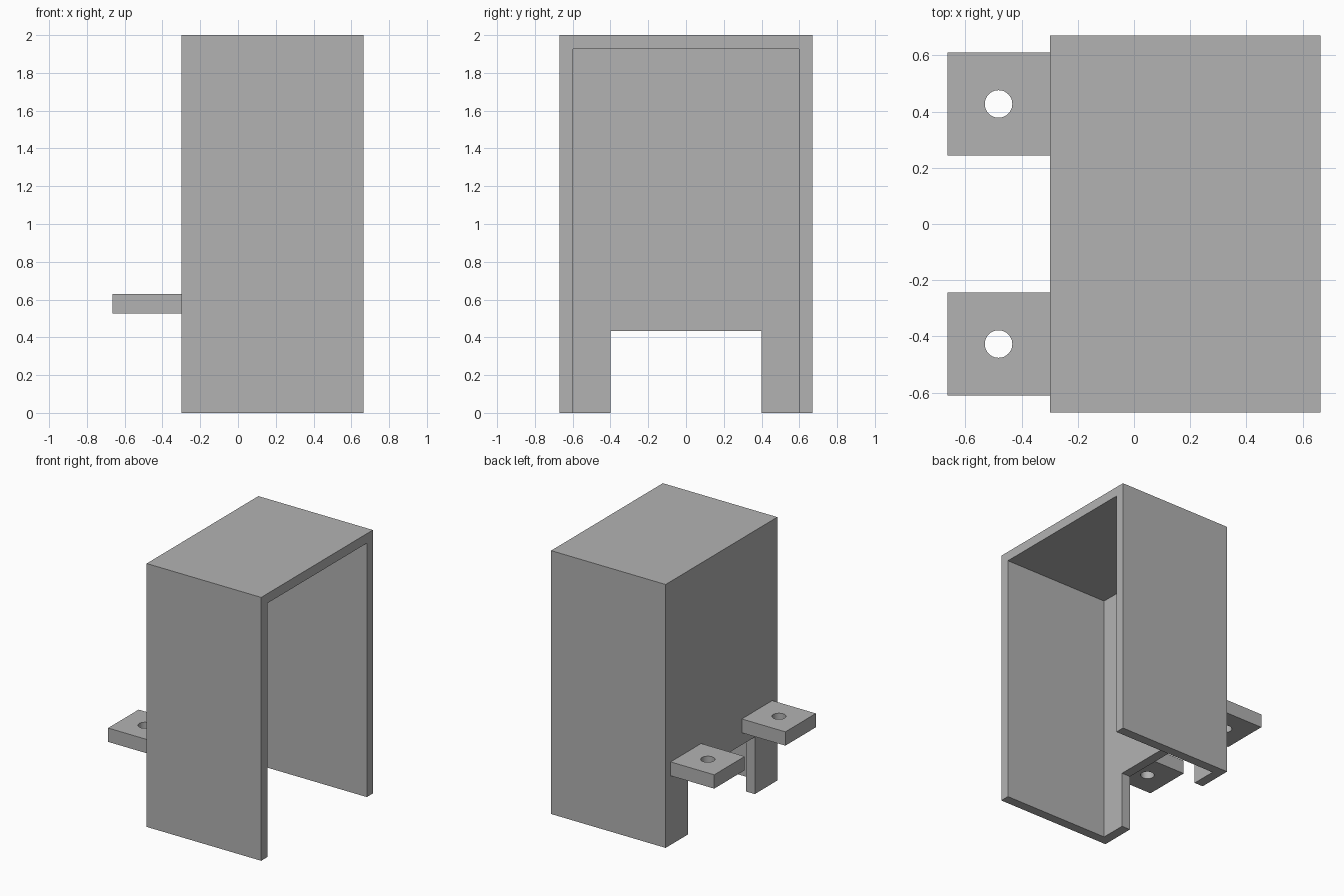
import bpy

cube = bpy.data.objects.get("Cube")
if cube:
    bpy.data.objects.remove(cube, do_unlink=True)

# Single plain grey material
grey = bpy.data.materials.new("plain_grey")
grey.use_nodes = True
colour = (0.448, 0.448, 0.448, 1)
grey.diffuse_color = colour
grey.node_tree.nodes["Principled BSDF"].inputs["Base Color"].default_value = colour


def box(name, low, high):
    """Axis-aligned box between two corners."""
    centre = [(a + b) / 2 for a, b in zip(low, high)]
    bpy.ops.mesh.primitive_cube_add(size=1, location=centre)
    obj = bpy.context.object
    obj.name = name
    obj.scale = [b - a for a, b in zip(low, high)]
    bpy.ops.object.transform_apply(location=False, rotation=False, scale=True)
    obj.data.materials.append(grey)
    return obj


def cut(obj, cutter):
    """Subtract the cutter from the object, then discard the cutter."""
    cutter.hide_render = True
    mod = obj.modifiers.new("cut", "BOOLEAN")
    mod.operation = "DIFFERENCE"
    mod.solver = "EXACT"
    mod.object = cutter
    bpy.context.view_layer.objects.active = obj
    bpy.ops.object.modifier_apply(modifier=mod.name)
    bpy.data.objects.remove(cutter, do_unlink=True)


BACK, FRONT, HALF, TOP, WALL = -0.298, 0.664, 0.67, 2.0, 0.073
OVER = 0.2  # how far cutters run past the open sides

# Hood: closed top, two sides and rear wall; open at +x and underneath
hood = box("hood", (BACK, -HALF, 0), (FRONT, HALF, TOP))
cut(hood, box("cavity_cutter", (BACK + WALL, WALL - HALF, -OVER),
              (FRONT + OVER, HALF - WALL, TOP - WALL)))

# Notch in the bottom of the rear wall
cut(hood, box("notch_cutter", (BACK - OVER, -0.4, -OVER),
              (BACK + WALL + OVER, 0.4, 0.433)))

# Mounting tabs with a round screw hole
for side, label in ((1, "back"), (-1, "front")):
    y_low, y_high = sorted((side * 0.244, side * 0.61))
    tab = box(label + "_mounting_tab", (-0.664, y_low, 0.525), (BACK, y_high, 0.63))
    bpy.ops.mesh.primitive_cylinder_add(vertices=48, radius=0.049, depth=1,
                                        location=(-0.482, side * 0.427, 0.58))
    cut(tab, bpy.context.object)
    bpy.ops.object.select_all(action="DESELECT")
    tab.select_set(True)
    bpy.context.view_layer.objects.active = tab
    bpy.ops.object.shade_smooth_by_angle()
